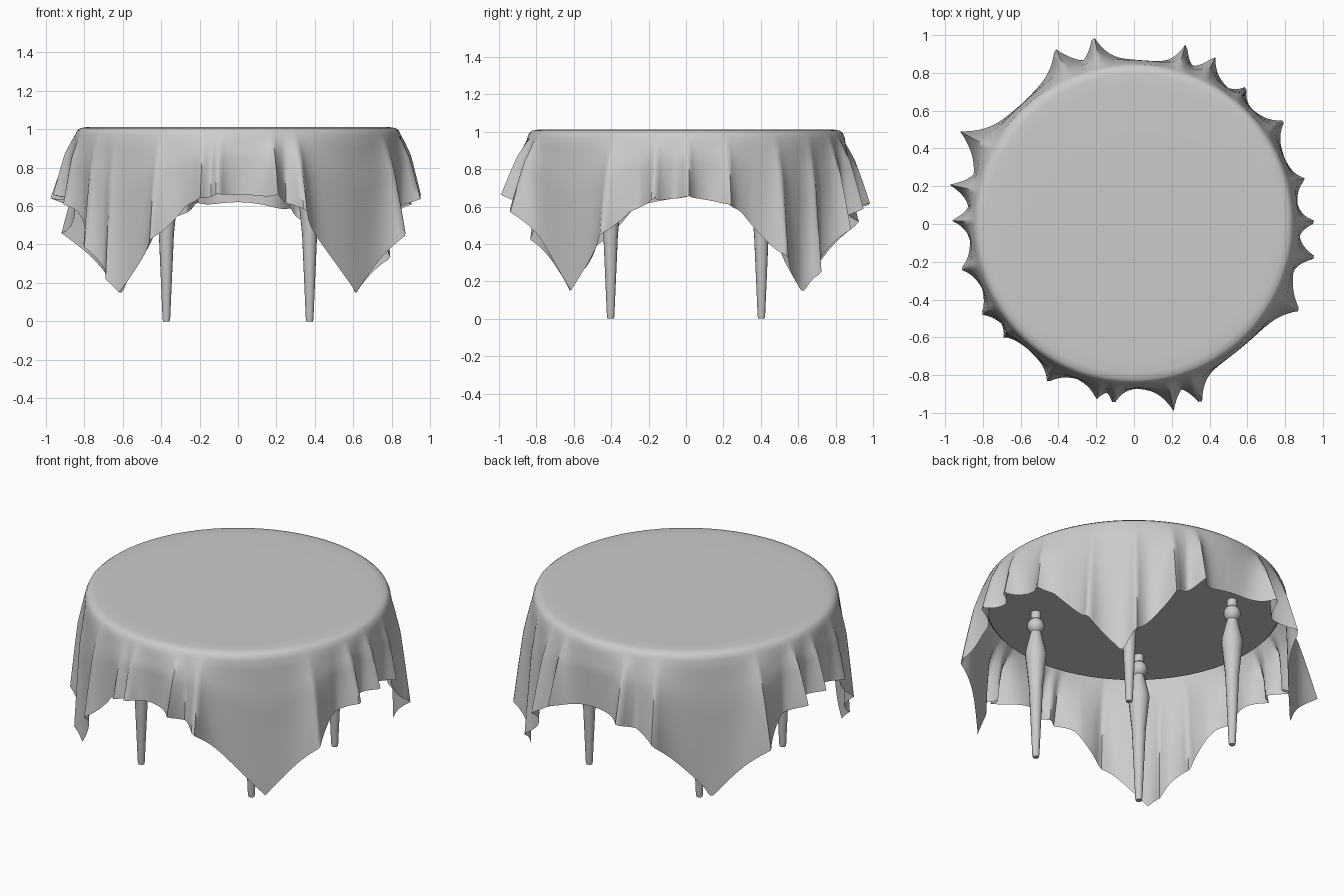
import bpy, bmesh, math

if "Cube" in bpy.data.objects:
    bpy.data.objects.remove(bpy.data.objects["Cube"])

# Hem folds: (x, y) of each outward fold tip seen from above, plus its angular width
FOLDS = [
    (.97, .01, .04), (.91, .24, .05), (.80, .55, .06), (.60, .73, .04), (.43, .89, .06),
    (.28, .96, .045), (-.22, 1.0, .06), (-.42, .93, .09), (-.92, .49, .09), (-.98, .21, .05),
    (-.97, .02, .045), (-.92, -.24, .06), (-.81, -.48, .06), (-.69, -.60, .05),
    (-.46, -.84, .06), (-.20, -.93, .06), (-.11, -.96, .045), (.21, -.99, .06),
    (.36, -.96, .06), (.88, -.46, .09), (.97, -.18, .05)]
RIM, BASE = 0.848, 0.018


def make_object(name, bm, angle):
    bmesh.ops.recalc_face_normals(bm, faces=bm.faces)
    me = bpy.data.meshes.new(name)
    bm.to_mesh(me)
    bm.free()
    ob = bpy.data.objects.new(name, me)
    bpy.context.collection.objects.link(ob)
    bpy.ops.object.select_all(action='DESELECT')
    ob.select_set(True)
    bpy.context.view_layer.objects.active = ob
    bpy.ops.object.shade_smooth_by_angle(angle=math.radians(angle))
    return ob


def flare(th):
    """Outward offset of the hem at this angle."""
    best = 0
    for x, y, w in FOLDS:
        d = abs((th - math.atan2(y, x) + math.pi) % math.tau - math.pi)
        best = max(best, (math.hypot(x, y) - RIM - BASE) * math.exp(-d / w))
    return best


def hang_length(th):
    """Cloth length past the rim: a square cloth over a round top, straight hems at the corners."""
    c, s = math.cos(th), math.sin(th)
    side = 1.205 / max(abs(c), 1e-6)
    end = (1.23 if s > 0 else 1.19) / max(abs(s), 1e-6)
    from_corner = abs(th % (math.pi / 2) - math.pi / 4)
    return max(min(side, end, 1.70) - 0.84, 0.86 - 0.95 * from_corner)


def lathe(name, profile, sides, loc=(0, 0), angle=40):
    bm = bmesh.new()
    rings = [[bm.verts.new((loc[0] + r * math.cos(math.tau * i / sides),
                            loc[1] + r * math.sin(math.tau * i / sides), z))
              for i in range(sides)] for r, z in profile]
    for a, b in zip(rings, rings[1:]):
        for i in range(sides):
            j = (i + 1) % sides
            bm.faces.new((a[i], a[j], b[j], b[i]))
    bm.faces.new(rings[0])
    bm.faces.new(rings[-1])
    return make_object(name, bm, angle)


# Tablecloth: flat centre, rounded rim, then hanging folds
N, STEPS = 360, 12
bm = bmesh.new()
centre = bm.verts.new((0, 0, 1.012))
rings = [[] for _ in range(6 + STEPS)]
for i in range(N):
    th = math.tau * i / N
    off, length = flare(th), hang_length(th)
    fall = math.sqrt(length ** 2 - off ** 2)
    column = [(.4, 1.012), (.72, 1.012), (.79, 1.011), (.822, 1.006), (.838, .993), (RIM, .97)]
    for k in range(1, STEPS + 1):
        t = k / STEPS
        r = RIM + BASE * min(1, 3 * t) + off * t ** 0.85
        column.append((r, .97 - (fall - .04) * t))
    for ring, (r, z) in zip(rings, column):
        ring.append(bm.verts.new((r * math.cos(th), r * math.sin(th), z)))
for i in range(N):
    j = (i + 1) % N
    bm.faces.new((centre, rings[0][i], rings[0][j]))
    for a, b in zip(rings, rings[1:]):
        bm.faces.new((a[i], b[i], b[j], a[j]))
make_object("tablecloth", bm, 60)

# Round table top under the cloth
lathe("table_top", [(.815, .925), (.825, .935), (.825, .98), (.812, .997)], 64)

# Turned legs: tapered shaft, shoulder, ball and neck
ball = [(.048 * math.sin(a), .84 - .048 * math.cos(a))
        for a in (math.radians(d) for d in range(35, 150, 16))]
leg = [(.017, 0), (.020, .015), (.039, .45), (.056, .62), (.060, .65), (.057, .68),
       (.034, .78), (.028, .80)] + ball + [(.028, .88), (.028, .93)]
for sx, side in ((-1, "left"), (1, "right")):
    for sy, end in ((-1, "front"), (1, "back")):
        lathe(f"{end}_{side}_leg", leg, 16, (sx * .373, sy * .403))
